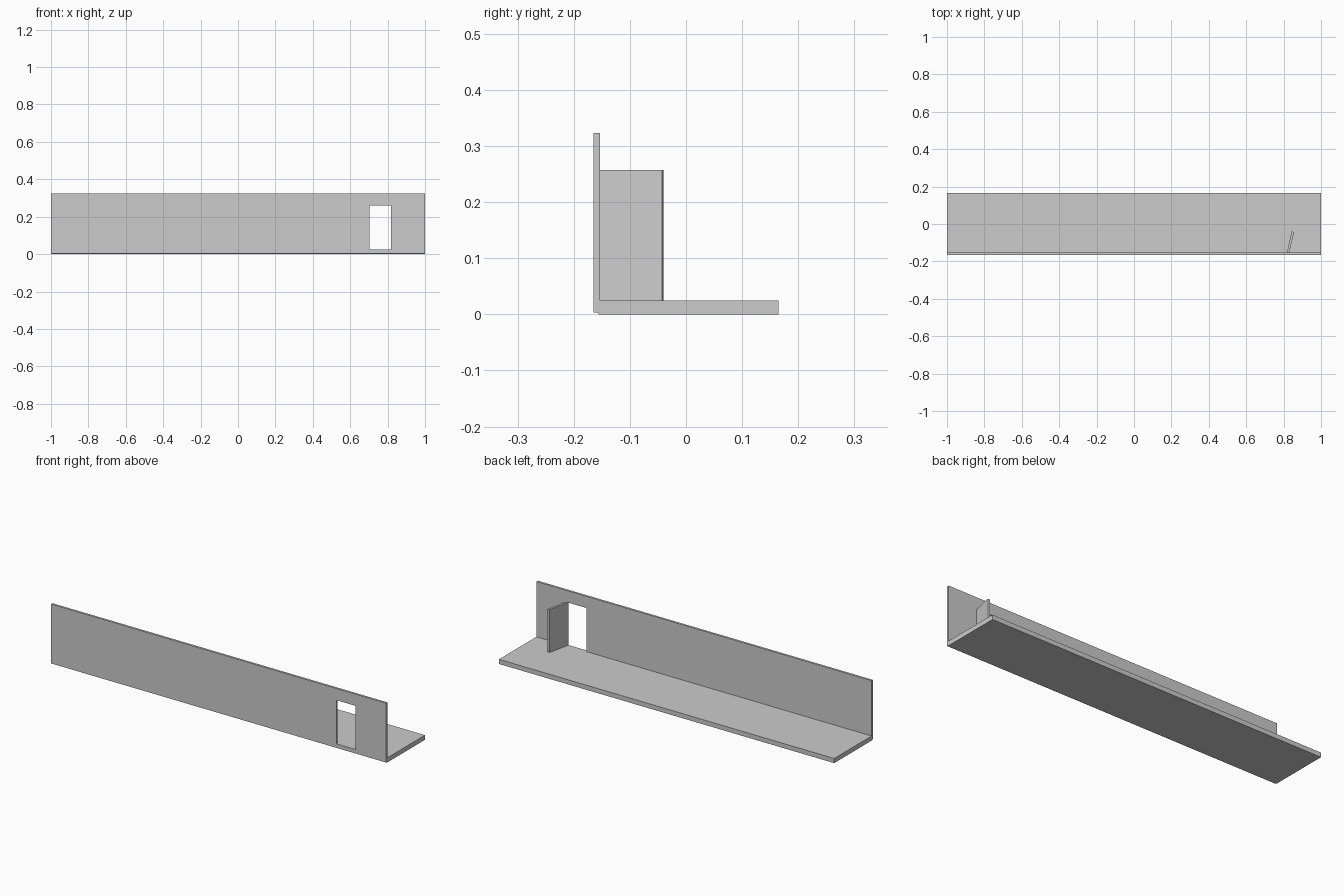
import bpy, bmesh, math
from mathutils import Matrix, Vector

if "Cube" in bpy.data.objects:
    bpy.data.objects.remove(bpy.data.objects["Cube"])


def box(name, lo, hi):
    """Axis-aligned box between two corners."""
    lo, hi = Vector(lo), Vector(hi)
    bm = bmesh.new()
    bmesh.ops.create_cube(bm, size=1.0)
    bmesh.ops.scale(bm, vec=hi - lo, verts=bm.verts)
    bmesh.ops.translate(bm, vec=(lo + hi) / 2, verts=bm.verts)
    mesh = bpy.data.meshes.new(name)
    bm.to_mesh(mesh)
    bm.free()
    obj = bpy.data.objects.new(name, mesh)
    bpy.context.collection.objects.link(obj)
    return obj


FLOOR_TOP = 0.025

# Floor slab
box("floor", (-1, -0.156, 0), (1, 0.165, FLOOR_TOP))

# Wall with a doorway cut through it
wall = box("wall", (-1, -0.165, 0.003), (1, -0.153, 0.323))
cutter = box("doorway_cutter", (0.702, -0.2, FLOOR_TOP), (0.818, -0.1, 0.26))
cutter.hide_render = True
cutter.hide_viewport = True
cut = wall.modifiers.new("doorway", 'BOOLEAN')
cut.operation = 'DIFFERENCE'
cut.solver = 'EXACT'
cut.object = cutter

# Door leaf, swung open about its hinge
door = box("door", (0, 0, 0), (0.012, 0.116, 0.257 - FLOOR_TOP))
door.matrix_world = (Matrix.Translation((0.818, -0.153, FLOOR_TOP))
                     @ Matrix.Rotation(math.radians(-12.5), 4, 'Z'))
